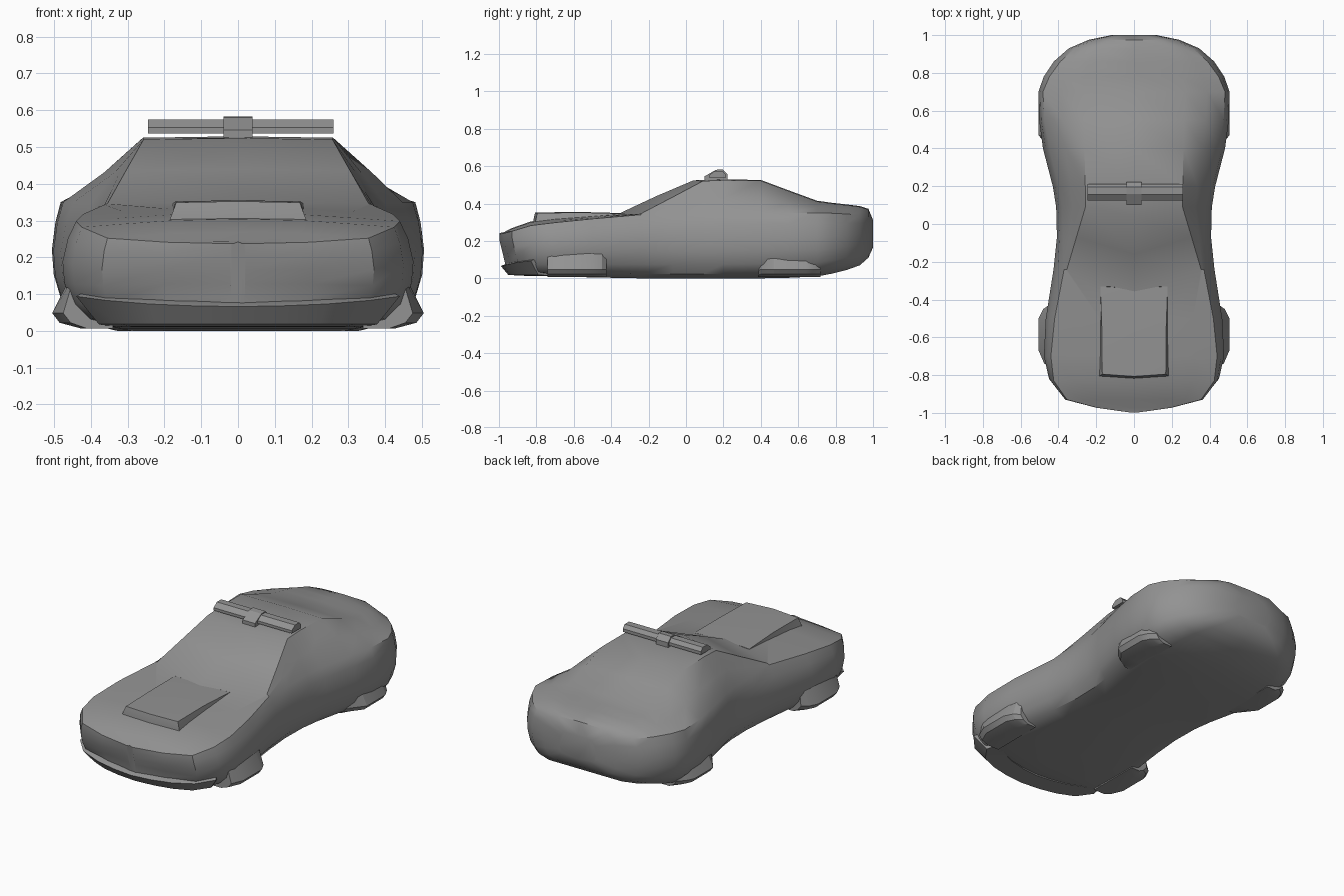
import bpy, bmesh, math

grey = bpy.data.materials.new("dark_grey")
grey.diffuse_color = (0.29, 0.29, 0.29, 1)


def finish(name, bm, angle=32):
    bmesh.ops.remove_doubles(bm, verts=bm.verts, dist=0.0005)
    bmesh.ops.recalc_face_normals(bm, faces=bm.faces)
    me = bpy.data.meshes.new(name)
    bm.to_mesh(me)
    bm.free()
    me.materials.append(grey)
    ob = bpy.data.objects.new(name, me)
    bpy.context.collection.objects.link(ob)
    bpy.ops.object.select_all(action='DESELECT')
    ob.select_set(True)
    bpy.context.view_layer.objects.active = ob
    bpy.ops.object.shade_smooth_by_angle(angle=math.radians(angle))
    return ob


def loft(name, rings, angle=32):
    """Skin a list of equal-length closed rings and cap both ends."""
    bm = bmesh.new()
    vs = [[bm.verts.new(p) for p in r] for r in rings]
    n = len(vs[0])
    for a, b in zip(vs, vs[1:]):
        for i in range(n):
            j = (i + 1) % n
            bm.faces.new((a[i], a[j], b[j], b[i]))
    bm.faces.new(vs[0])
    bm.faces.new(vs[-1][::-1])
    return finish(name, bm, angle)


def mirrored(half):
    """Close a half section whose first and last points are on x = 0."""
    return half + [(-x, y, z) for x, y, z in half[-2:0:-1]]


# Body: y, half width, bottom z, shoulder x/z, roof or hood edge x/z, centre shift in y
stations = [
    (-0.998, .02, .05, .02, .237, .01, .238, 0),
    (-0.973, .20, .045, .195, .241, .10, .243, 0),
    (-0.93, .37, .03, .355, .252, .17, .265, 0),
    (-0.83, .45, .015, .425, .282, .18, .300, 0),
    (-0.70, .477, .01, .44, .298, .18, .316, 0),
    (-0.50, .467, .005, .42, .318, .18, .331, 0),
    (-0.24, .426, 0, .370, .340, .355, .346, -.11),
    (-0.07, .408, 0, .375, .335, .305, .435, -.09),
    (0.09, .412, 0, .380, .340, .257, .520, -.05),
    (0.20, .430, 0, .400, .345, .258, .525, 0),
    (0.40, .482, 0, .447, .350, .262, .522, 0),
    (0.55, .502, .003, .475, .350, .265, .466, 0),
    (0.70, .506, .01, .482, .350, .270, .411, 0),
    (0.78, .478, .025, .448, .348, .260, .400, 0),
    (0.86, .425, .045, .390, .344, .240, .391, 0),
    (0.93, .345, .07, .312, .338, .200, .382, 0),
    (0.975, .24, .11, .210, .330, .140, .368, 0),
    (1.0, .12, .165, .105, .290, .060, .308, 0),
]
rings = []
for y, w, zb, xs, zs, xr, zr, dy in stations:
    h = zs - zb
    t = .035 if y < -.8 else 0          # fascia leans back under the hood edge
    half = [(0, y + t, zb), (.68 * w, y + t, zb), (.86 * w, y + t, zb + .07 * h),
            (.95 * w, y + t, zb + .22 * h), (.99 * w, y + t * .6, zb + .42 * h),
            (w, y + t * .3, zb + .62 * h), (w * .6 + xs * .4, y, zb + .84 * h),
            (xs, y, zs), (xs * .55 + xr * .45, y, zs * .53 + zr * .47),
            (xr, y, zr), (0, y + dy, zr + .004)]
    rings.append(mirrored(half))
loft("car_body", rings, 36)

# Front chin lip swept round the nose: x, y, top z
path = [(0, -.99, .066), (.12, -.980, .068), (.24, -.957, .073),
        (.36, -.915, .083), (.44, -.83, .094)]
path = [(-x, y, z) for x, y, z in path[:0:-1]] + path
chin = []
for x, y, z in path:
    k = 1 - .14 * abs(x) / .44
    chin.append([(x, y, z), (x * k, y + .04, .018), (x * .8, y + .16, .012),
                 (x * .8, y + .16, z + .01), (x * .94, y + .035, z + .014)])
loft("front_chin", chin, 25)

# Wheel blocks: cross-section flared outward, wedged in at both ends
for end, ys, outs in (
        ("front", (-.74, -.67, -.50, -.45, -.425), (.0, .03, .03, .005, -.03)),
        ("rear", (.385, .405, .47, .64, .69, .72), (-.05, -.02, .03, .03, .005, -.03))):
    for side, s in (("left", 1), ("right", -1)):
        blk = []
        for y, o in zip(ys, outs):
            blk.append([(s * x, y, z) for x, z in (
                (.33, .14), (.445 + o * .3, .15), (.475 + o, .048),
                (.455 + o, .022), (.41 + o * .5, .006), (.34, .006))])
        loft(f"{end}_{side}_wheel_block", blk, 25)

# Raised hood scoop
scoop = []
for y, hb, ht, zb, zt in ((-.805, .19, .185, .28, .303),
                          (-.795, .19, .168, .28, .349),
                          (-.56, .187, .17, .29, .352),
                          (-.33, .182, .178, .31, .346)):
    scoop.append(mirrored([(0, y - .012, zb), (hb, y, zb), (ht, y, zt), (0, y - .012, zt + .003)]))
loft("hood_scoop", scoop, 20)

# Roof light bar: two faceted arms and a centre clamp
bar = [(.125, .537), (.125, .553), (.155, .575), (.195, .575), (.212, .555), (.212, .537)]
clamp = [(.10, .524), (.10, .546), (.16, .580), (.195, .583), (.222, .556), (.222, .524)]
for name, prof, x0, x1 in (("left_light_bar", bar, .03, .26),
                           ("right_light_bar", bar, -.245, -.03),
                           ("light_bar_clamp", clamp, -.04, .04)):
    loft(name, [[(x, y, z) for y, z in prof] for x in (x0, x1)], 20)
